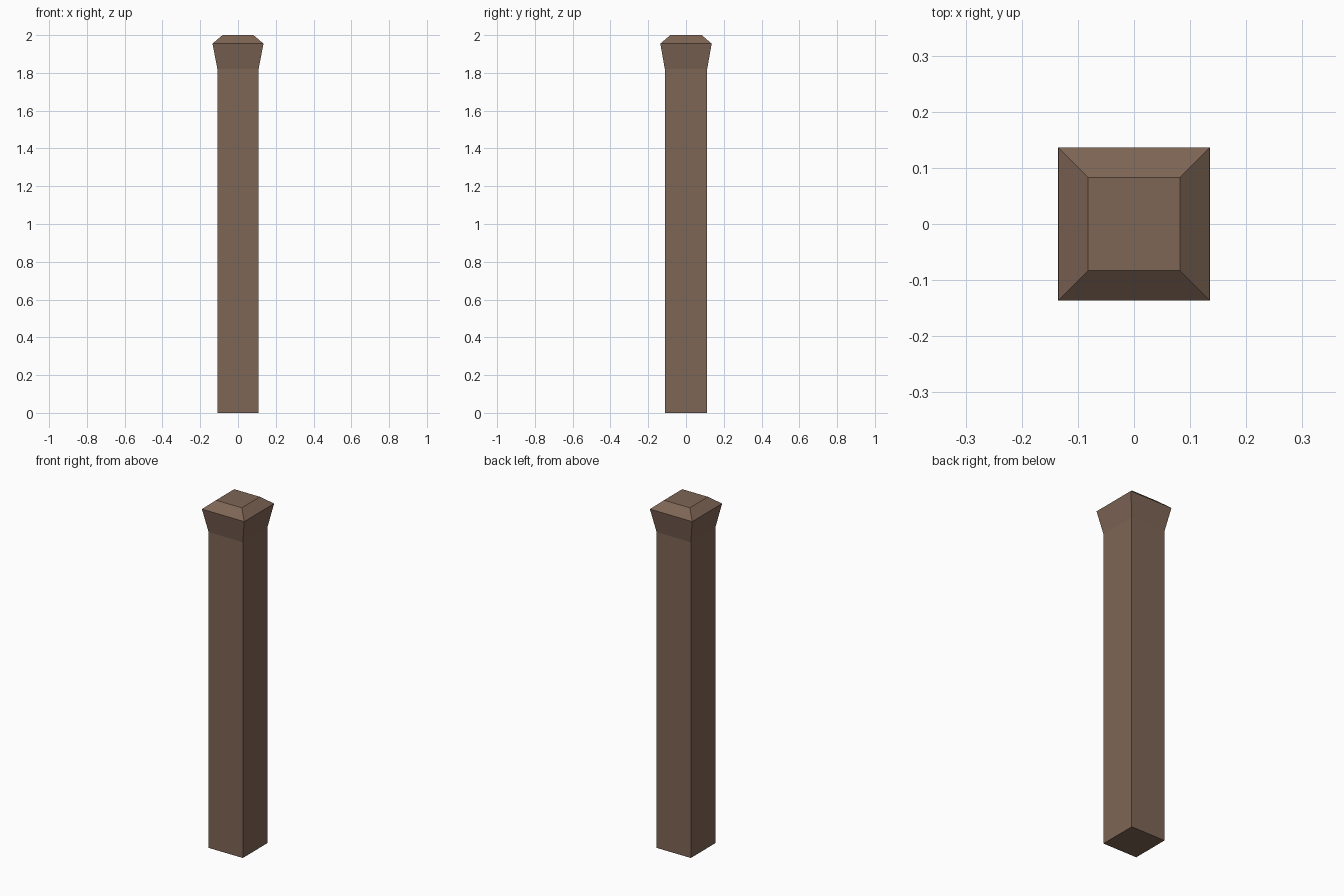
import bpy, bmesh

if "Cube" in bpy.data.objects:
    bpy.data.objects.remove(bpy.data.objects["Cube"])

# Square sections from bottom to top: height, half width x, half width y
SECTIONS = [
    (0.0, 0.109, 0.112),    # foot of shaft
    (1.82, 0.109, 0.112),   # start of flared head
    (1.955, 0.135, 0.136),  # rim of head
    (2.0, 0.082, 0.083),    # flat top of chamfered cap
]

bm = bmesh.new()


def square_ring(z, hx, hy):
    corners = ((-1, -1), (1, -1), (1, 1), (-1, 1))
    return [bm.verts.new((sx * hx, sy * hy, z)) for sx, sy in corners]


# Shaft, flare and chamfer lofted through the sections, closed at both ends
rings = [square_ring(*s) for s in SECTIONS]
for low, high in zip(rings, rings[1:]):
    for i in range(4):
        j = (i + 1) % 4
        bm.faces.new((low[i], low[j], high[j], high[i]))
bm.faces.new(rings[0][::-1])
bm.faces.new(rings[-1])

mesh = bpy.data.meshes.new("post")
bm.to_mesh(mesh)
bm.free()

# Brown wood
wood = bpy.data.materials.new("brown_wood")
wood.diffuse_color = (0.21, 0.13, 0.092, 1.0)
wood.use_nodes = True
wood.node_tree.nodes["Principled BSDF"].inputs["Base Color"].default_value = wood.diffuse_color
mesh.materials.append(wood)

post = bpy.data.objects.new("post", mesh)
bpy.context.collection.objects.link(post)
